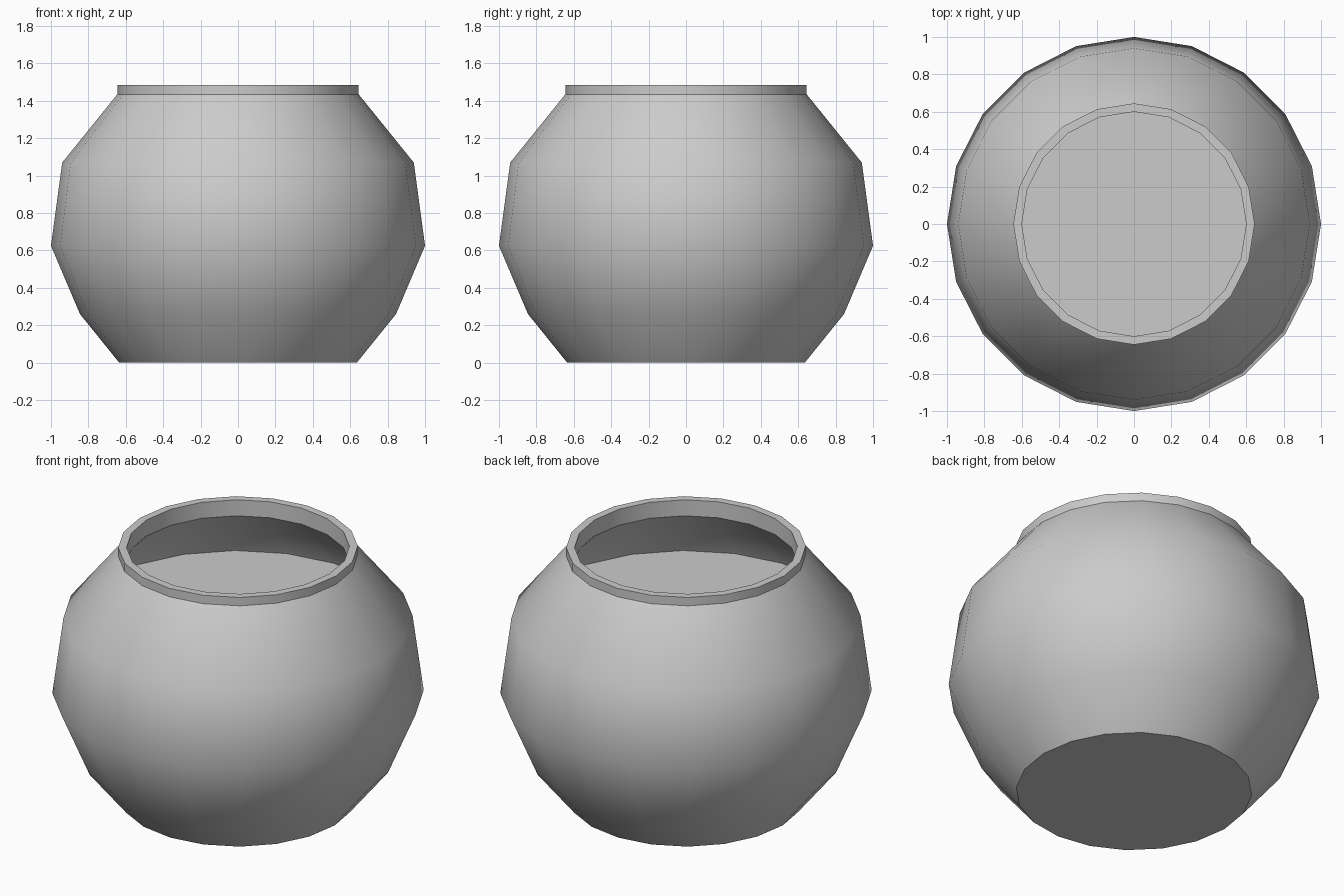
import bpy, bmesh
from math import cos, sin, pi, radians

if "Cube" in bpy.data.objects:
    bpy.data.objects.remove(bpy.data.objects["Cube"])

SIDES = 20


def lathe(name, profile, cap_first=False, cap_last=False):
    """Spin an (r, z) profile around z, optionally capping its ends with n-gons."""
    bm = bmesh.new()
    rings = [[bm.verts.new((r * cos(2 * pi * i / SIDES), r * sin(2 * pi * i / SIDES), z))
              for i in range(SIDES)] for r, z in profile]
    for a, b in zip(rings, rings[1:]):
        for i in range(SIDES):
            j = (i + 1) % SIDES
            bm.faces.new((a[i], a[j], b[j], b[i]))
    if cap_first:
        bm.faces.new(rings[0][::-1])
    if cap_last:
        bm.faces.new(rings[-1])
    bmesh.ops.recalc_face_normals(bm, faces=bm.faces)
    mesh = bpy.data.meshes.new(name)
    bm.to_mesh(mesh)
    bm.free()
    obj = bpy.data.objects.new(name, mesh)
    bpy.context.collection.objects.link(obj)
    bpy.ops.object.select_all(action='DESELECT')
    obj.select_set(True)
    bpy.context.view_layer.objects.active = obj
    bpy.ops.object.shade_smooth_by_angle(angle=radians(35))
    return obj


# Bowl: outer wall with collar, then the inner wall down to the floor
outer = [(0.635, 0), (0.845, 0.26), (1.0, 0.625), (0.94, 1.07), (0.645, 1.435), (0.645, 1.485)]
inner = [(0.613, 0.045), (0.807, 0.28), (0.953, 0.627), (0.897, 1.045)]
neck = [(0.60, 1.39), (0.60, 1.485)]
lathe("bowl", outer + (inner + neck)[::-1], cap_first=True, cap_last=True)

# Water: fills the inner wall up to the shoulder, flat on top
lathe("water", inner, cap_first=True, cap_last=True)
